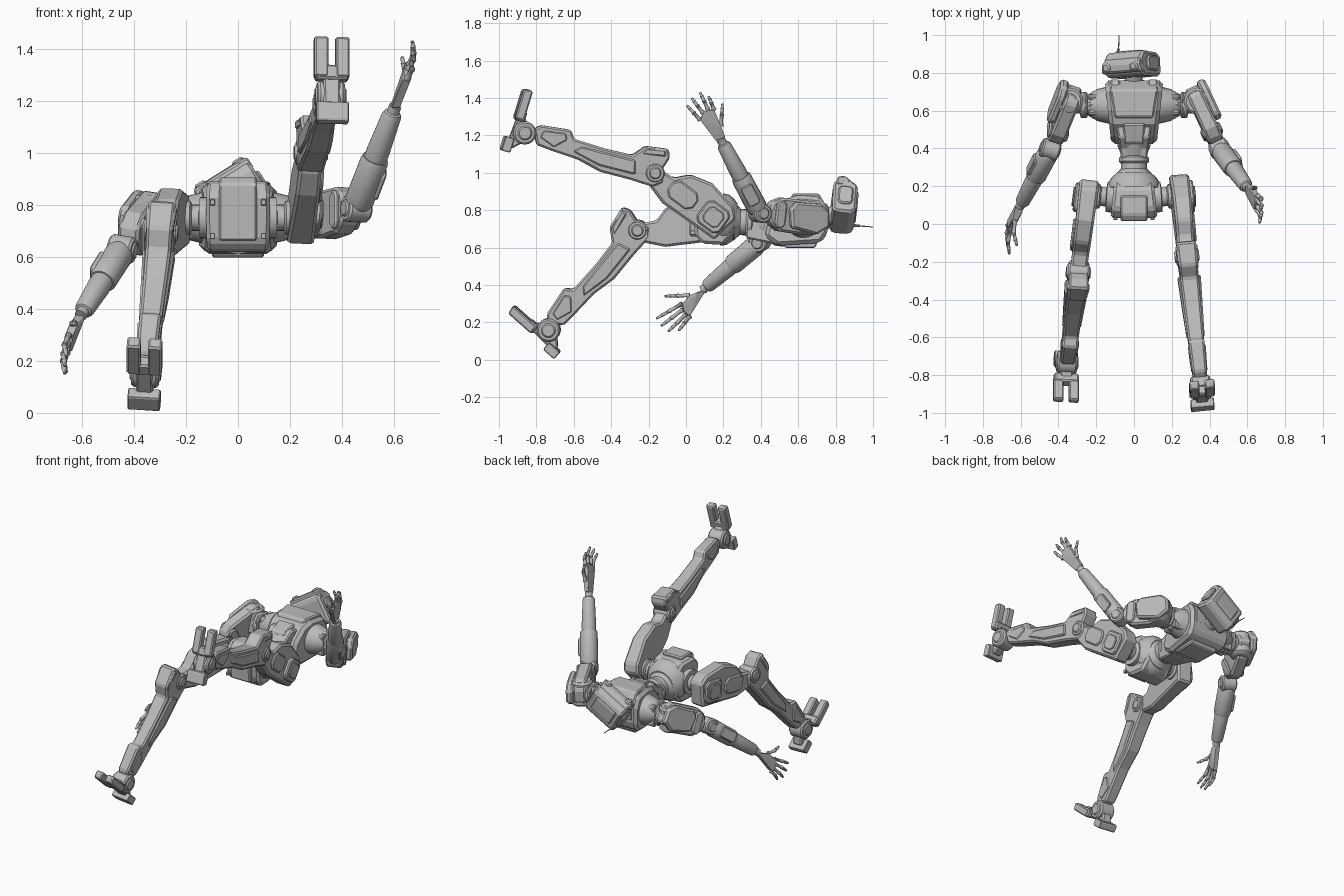
import bpy, bmesh, math
from mathutils import Vector, Matrix

if "Cube" in bpy.data.objects:
    bpy.data.objects.remove(bpy.data.objects["Cube"])

grey = bpy.data.materials.new("mid grey")
grey.diffuse_color = (0.5, 0.5, 0.5, 1)
grey.use_nodes = True
grey.node_tree.nodes["Principled BSDF"].inputs["Base Color"].default_value = grey.diffuse_color
X = Vector((1, 0, 0))


def finish(name, bm, bevel=0.0, smooth=False):
    bmesh.ops.recalc_face_normals(bm, faces=bm.faces)
    me = bpy.data.meshes.new(name)
    if smooth:
        for f in bm.faces:
            f.smooth = len(f.verts) == 4
    bm.to_mesh(me)
    bm.free()
    me.materials.append(grey)
    ob = bpy.data.objects.new(name, me)
    bpy.context.collection.objects.link(ob)
    if smooth:
        me.set_sharp_from_angle(angle=math.radians(35))
    if bevel:
        m = ob.modifiers.new("bevel", 'BEVEL')
        m.width, m.segments, m.limit_method = bevel, 1, 'ANGLE'
    return ob


def frame(a, b):
    """Local axes: along the limb, to its front, sideways."""
    a, u = Vector(a), (Vector(b) - Vector(a)).normalized()
    s = (X - X.dot(u) * u).normalized()
    v = u.cross(s)
    return Matrix(((u.x, v.x, s.x, a.x), (u.y, v.y, s.y, a.y),
                   (u.z, v.z, s.z, a.z), (0, 0, 0, 1)))


BODY = Matrix(((0, 0, 1, 0), (1, 0, 0, 0), (0, 1, 0, 0), (0, 0, 0, 1)))  # profile (y, z), width x


def slab(name, pts, w0, w1=None, mat=BODY, off=0.0, bevel=0.008):
    """Prism from a side profile; width tapers from w0 to w1 along the profile."""
    w1 = w0 if w1 is None else w1
    lo, hi = min(p[0] for p in pts), max(p[0] for p in pts)
    bm = bmesh.new()
    sides = []
    for s in (-0.5, 0.5):
        sides.append([bm.verts.new(mat @ Vector((u, v, off + s * (w0 + (w1 - w0) * (u - lo) / (hi - lo)))))
                      for u, v in pts])
    bm.faces.new(sides[0])
    bm.faces.new(sides[1][::-1])
    n = len(pts)
    for i in range(n):
        j = (i + 1) % n
        bm.faces.new((sides[0][i], sides[1][i], sides[1][j], sides[0][j]))
    return finish(name, bm, bevel)


def rect(u0, u1, v0, v1, c=0.0):
    return [(u0 + c, v0), (u1 - c, v0), (u1, v0 + c), (u1, v1 - c),
            (u1 - c, v1), (u0 + c, v1), (u0, v1 - c), (u0, v0 + c)] if c else \
           [(u0, v0), (u1, v0), (u1, v1), (u0, v1)]


def lathe(name, a, b, prof, n=24):
    """Turned part between two points; prof lists (fraction, radius)."""
    a, b = Vector(a), Vector(b)
    q = (b - a).to_track_quat('Z', 'Y')
    bm = bmesh.new()
    rings = [[bm.verts.new(a + (b - a) * t + q @ Vector((r * math.cos(k * math.tau / n),
              r * math.sin(k * math.tau / n), 0))) for k in range(n)] for t, r in prof]
    for p, q2 in zip(rings, rings[1:]):
        for k in range(n):
            bm.faces.new((p[k], p[(k + 1) % n], q2[(k + 1) % n], q2[k]))
    bm.faces.new(rings[0])
    bm.faces.new(rings[-1])
    return finish(name, bm, smooth=True)


def drum(name, mat, u, v, r, w, off=0.0):
    """Joint disc whose axis runs sideways, with a raised hub."""
    a, b = mat @ Vector((u, v, off - w / 2)), mat @ Vector((u, v, off + w / 2))
    return lathe(name, a, b, [(0, r * .5), (.04, r * .6), (.06, r * .62), (.06, r * .85), (.14, r),
                              (.86, r), (.94, r * .85), (.94, r * .62), (.96, r * .6), (1, r * .5)])


# Chest, abdomen and ribs
slab("chest", [(.42, .66), (.49, .61), (.72, .625), (.76, .68), (.76, .80), (.72, .87), (.60, .88),
               (.53, .86), (.45, .78)], .24, .31, bevel=.02)
slab("chest_front_panel", [(.55, .84), (.57, .89), (.71, .89), (.74, .84)], .2, .26)
slab("back_panel", rect(.52, .70, .597, .64, .015), .2)
slab("abdomen", [(.32, .65), (.47, .62), (.54, .66), (.54, .84), (.46, .85), (.40, .80), (.32, .78)], .13, .19)
slab("abdomen_plate", [(.41, .78), (.43, .84), (.53, .87), (.54, .80)], .10, .12)
lathe("waist", (0, .22, .74), (0, .42, .73), [(0, .1), (.2, .1), (.35, .07), (.5, .07), (.55, .08),
                                            (.65, .08), (.7, .065), (1, .09)])
lathe("neck", (0, .72, .75), (0, .82, .79), [(0, .065), (.3, .06), (.35, .045), (1, .045)])
for s in (-1, 1):
    for k in range(3):
        slab("chest_rib", rect(.575 + .04 * k, .608 + .04 * k, .67, .82, .01), .1, off=s * .19)
    lathe("shoulder_axle", (s * .13, .63, .75), (s * .34, .63, .75),
          [(0, .1), (.3, .085), (.55, .055), (.6, .07), (.72, .07), (.75, .045), (1, .045)])
    slab("chest_end_plate", rect(.56, .70, .68, .82, .03), .02, off=s * .255)
    slab("collar_block", rect(.70, .765, .70, .84, .02), .05, off=s * .1)

# Pelvis
slab("pelvis", [(.05, .66), (.03, .84), (.08, .89), (.19, .88), (.25, .82), (.26, .68), (.2, .615),
                (.09, .62)], .25, .2, bevel=.015)
slab("pelvis_front_panel", [(.02, .66), (.015, .88), (.05, .905), (.15, .90), (.15, .66)], .145)
lathe("pelvis_ring", (0, .19, .75), (0, .27, .745), [(0, .14), (.4, .135), (.75, .115), (1, .09)])
for s in (-1, 1):
    lathe("hip_axle", (s * .1, .14, .75), (s * .25, .15, .75),
          [(0, .08), (.3, .08), (.32, .05), (.5, .05), (.55, .065), (1, .065)])
    for z in (.68, .81):
        slab("pelvis_bolt", rect(.02, .05, z - .012, z + .012), .02, off=s * .098, bevel=.003)

# Head: turned box with visor, eyes and antenna
H = (Matrix.Translation((-.01, .84, .82)) @ Matrix.Rotation(math.radians(-32), 4, 'Y')
     @ Matrix.Rotation(math.radians(4), 4, 'Z') @ Matrix.Rotation(math.radians(-4), 4, 'X'))
HB = H @ BODY
slab("head", [(-.06, -.09), (-.065, .07), (-.045, .1), (.03, .1), (.068, .07), (.068, -.08), (.045, -.105),
              (-.04, -.105)], .24, .23, HB, bevel=.02)
slab("visor", [(-.05, .06), (-.045, .113), (.0, .122), (.03, .10), (.03, .06)], .25, .22, HB)
slab("brow", rect(.04, .075, -.06, .06, .01), .16, mat=HB)
for s in (-1, 1):
    lathe("eye", H @ Vector((s * .085, -.015, .09)), H @ Vector((s * .085, -.018, .128)),
          [(0, .024), (.8, .024), (1, .016)], 16)
    slab("ear_plate", rect(-.035, .045, -.06, .05, .015), .02, mat=HB, off=s * .124)
lathe("antenna", (-.085, .88, .72), (-.078, 1.0, .71), [(0, .008), (.4, .007), (.42, .0035), (1, .0025)], 8)

# Legs: the same design on two different poses (hip, knee, ankle)
thigh = [(-.09, .06), (-.045, .104), (.12, .139), (.243, .107), (.305, .04), (.43, .03), (.44, -.03),
         (.37, -.075), (.27, -.105), (.06, -.10), (-.064, -.098)]
shin = [(-.034, .144), (.088, .123), (.14, .057), (.28, .047), (.467, .047), (.497, .088), (.66, .065),
        (.69, .03), (.647, -.043), (.58, -.048), (.41, -.053), (.28, -.08), (.11, -.073), (-.01, -.075),
        (-.06, -.035), (-.03, .02), (-.053, .1)]
for s, hip, knee, ankle in ((1, (.245, .155, .76), (.28, -.17, 1.0), (.355, -.866, 1.214)),
                            (-1, (-.245, .15, .735), (-.295, -.257, .695), (-.355, -.733, .16))):
    T, S = frame(hip, knee), frame(knee, ankle)
    L = (Vector(ankle) - Vector(knee)).length
    slab("thigh", thigh, .105, .085, T, bevel=.012)
    slab("thigh_outer_plate", rect(-.06, .09, -.075, .07, .025), .03, mat=T, off=s * .055)
    slab("thigh_hatch", rect(-.035, .065, -.05, .045, .02), .012, mat=T, off=s * .073, bevel=.004)
    slab("thigh_side_strip", rect(.13, .3, -.06, .05, .03), .02, mat=T, off=s * .05)
    slab("shin", shin, .105, .075, S, bevel=.01)
    slab("shin_side_plate", [(.1, -.04), (.12, .035), (.42, .02), (.46, -.02), (.3, -.05)], .125, .095, S)
    slab("ankle_guard", [(.5, .03), (.52, .065), (.64, .045), (.65, 0), (.56, -.03)], .095, .085, S)
    slab("knee_cap", [(-.03, .10), (-.02, .135), (.08, .115), (.11, .07)], .12, .10, S)
    drum("knee_joint", S, 0, 0, .052, .13)
    drum("ankle_joint", S, L, 0, .062, .12)
    # Foot with forked toe and heel
    slab("foot_core", [(L - .02, .03), (L + .03, .09), (L + .06, .09), (L + .07, -.09), (L + .04, -.1),
                       (L - .02, -.04)], .065, mat=S)
    slab("toe_bridge", rect(L + .02, L + .072, .052, .11), .13, mat=S)
    for k in (-1, 1):
        slab("toe", [(L + .025, .06), (L + .025, .22), (L + .035, .23), (L + .075, .22), (L + .075, .06)],
             .053, mat=S, off=k * .041)
    slab("heel", rect(L + .045, L + .095, -.125, -.045, .006), .125, mat=S)

# Arms: shoulder, elbow, wrist
upper = [(-.08, -.04), (-.075, .05), (-.03, .095), (.17, .095), (.23, .065), (.25, 0), (.23, -.05),
         (.17, -.085), (.03, -.09)]
for s, sh, el, wr in ((1, (.335, .65, .755), (.455, .395, .785), (.605, .185, 1.18)),
                      (-1, (-.34, .65, .755), (-.445, .395, .63), (-.605, .09, .374))):
    A = frame(sh, el)
    lathe("shoulder_joint", (sh[0], sh[1], .67), (sh[0], sh[1], .84),
          [(0, .04), (.02, .055), (.1, .07), (.9, .07), (.97, .058), (.97, .04), (1, .035)])
    slab("upper_arm", upper, .08, .085, A, bevel=.012)
    slab("shoulder_pad", [(-.1, -.03), (-.09, .05), (-.04, .085), (.11, .08), (.14, .04), (.12, -.06),
                          (-.03, -.08)], .045, mat=A, off=s * .06, bevel=.012)
    slab("upper_arm_band", rect(.15, .21, -.07, .08, .02), .11, mat=A)
    drum("elbow_joint", A, (Vector(el) - Vector(sh)).length, 0, .052, .11)
    lathe("forearm", el, wr, [(0, .04), (.04, .05), (.08, .056), (.46, .054), (.49, .05), (.49, .044), (.56, .045),
                              (.9, .038), (.93, .033), (.94, .024), (1, .024)])
    F = frame(el, wr)
    slab("forearm_panel", rect(.07, .19, -.035, .035, .012), .03, mat=F, off=s * .045, bevel=.005)

# Hands: palm hull, then four fingers and a thumb (base, tip)
hands = (((.605, .185, 1.18),
          [(.65, .075, 1.283), (.655, .09, 1.32), (.658, .118, 1.337), (.655, .15, 1.337), (.63, .187, 1.25)],
          [(.665, .005, 1.36), (.67, .03, 1.40), (.67, .075, 1.43), (.67, .12, 1.41), (.63, .195, 1.37)]),
         ((-.605, .09, .374),
          [(-.65, -.02, .30), (-.655, -.016, .27), (-.658, 0, .245), (-.655, .022, .235), (-.63, .02, .345)],
          [(-.66, -.16, .22), (-.665, -.134, .18), (-.665, -.096, .15), (-.66, -.04, .155), (-.62, -.115, .34)]))
for wrist, bases, tips in hands:
    bm = bmesh.new()
    w = Vector(wrist)
    for p in [w + Vector((0, .025, .01)), w - Vector((0, .025, .01))] + [Vector(b) for b in bases]:
        for d in (-.016, .016):
            bm.verts.new(p + X * d)
    r = bmesh.ops.convex_hull(bm, input=bm.verts)
    bmesh.ops.delete(bm, geom=[v for v in bm.verts if not v.link_faces], context='VERTS')
    finish("palm", bm, .004)
    out = math.copysign(.012, w.x)
    for b, t in zip(bases, tips):
        b, t = Vector(b), Vector(t)
        mid = (b + t) / 2 + X * out
        lathe("finger_base", b, mid, [(0, .013), (.1, .014), (.3, .010), (.85, .010), (.9, .012), (1, .012)], 10)
        lathe("finger_tip", mid, t, [(0, .011), (.15, .009), (.5, .009), (.55, .0105), (.65, .008), (.95, .007),
                                     (1, .004)], 10)
